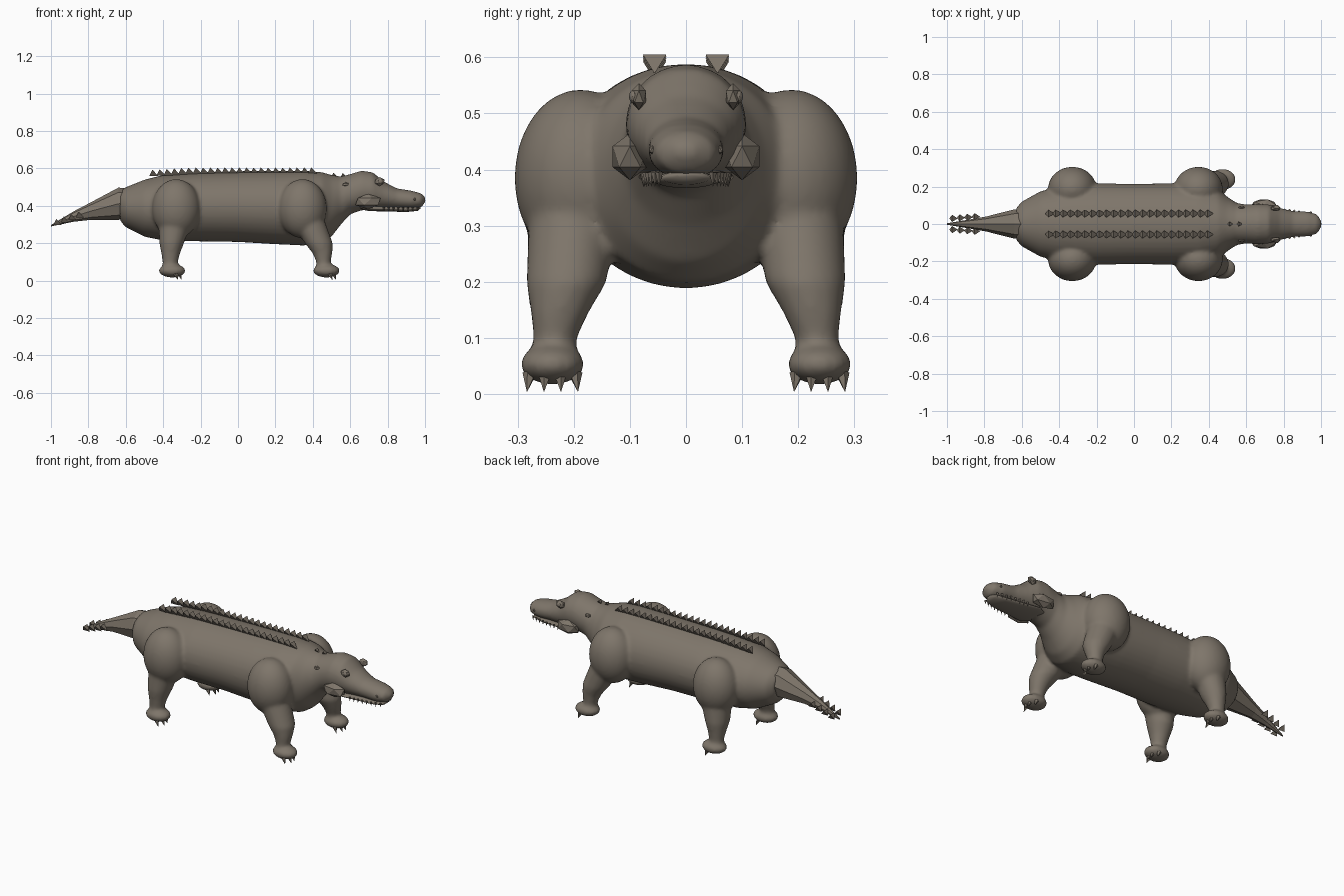
import bpy, bmesh, math
from mathutils import Matrix, Vector

default_cube = bpy.data.objects.get("Cube")
if default_cube:
    bpy.data.objects.remove(default_cube, do_unlink=True)

hide = bpy.data.materials.new("grey brown hide")
hide.use_nodes = True
hide.diffuse_color = (0.21, 0.18, 0.145, 1)
hide.node_tree.nodes["Principled BSDF"].inputs["Base Color"].default_value = hide.diffuse_color


def finish(bm, name, smooth=False):
    """Turn a bmesh into a named, coloured object."""
    bmesh.ops.recalc_face_normals(bm, faces=bm.faces)
    for face in bm.faces:
        face.smooth = smooth
    mesh = bpy.data.meshes.new(name)
    bm.to_mesh(mesh)
    bm.free()
    mesh.materials.append(hide)
    obj = bpy.data.objects.new(name, mesh)
    bpy.context.collection.objects.link(obj)
    return obj


def loft(bm, rings, axis_x, sides):
    """Skin elliptical rings (centre, radius, radius) across x or z."""
    loops = []
    for centre, a, b in rings:
        loop = []
        for i in range(sides):
            t = math.tau * i / sides
            u, v = a * math.cos(t), b * math.sin(t)
            offset = (0, u, v) if axis_x else (u, v, 0)
            loop.append(bm.verts.new(Vector(centre) + Vector(offset)))
        loops.append(loop)
    for low, high in zip(loops, loops[1:]):
        for i in range(sides):
            j = (i + 1) % sides
            bm.faces.new((low[i], low[j], high[j], high[i]))
    bm.faces.new(loops[0])
    bm.faces.new(loops[-1])


def trunk(bm, profile, sides):
    """Loft from rows of x, underside, top and half width."""
    loft(bm, [((x, 0, (lo + hi) / 2), w, (hi - lo) / 2) for x, lo, hi, w in profile], True, sides)


def ball(bm, centre, radii, detail=None):
    place = Matrix.Translation(centre) @ Matrix.Diagonal((*radii, 1))
    if detail:
        bmesh.ops.create_icosphere(bm, subdivisions=detail, radius=1, matrix=place)
    else:
        bmesh.ops.create_uvsphere(bm, u_segments=32, v_segments=20, radius=1, matrix=place)


def spike(bm, centre, direction, radius, length, sides=4):
    turn = Vector(direction).to_track_quat("Z", "Y").to_matrix().to_4x4()
    bmesh.ops.create_cone(bm, cap_ends=True, segments=sides, radius1=radius, radius2=0,
                          depth=length, matrix=Matrix.Translation(centre) @ turn)


def scute(bm, x, y, z, size=1.0):
    """Wedge plate: keel along x below, crest across y above."""
    corners = [(0.025, 0, -0.018), (-0.025, 0, -0.018), (-0.008, 0.021, 0.016), (-0.008, -0.021, 0.016)]
    a, b, c, d = [bm.verts.new(Vector((x, y, z)) + Vector(p) * size) for p in corners]
    for face in ((a, b, c), (a, b, d), (a, c, d), (b, c, d)):
        bm.faces.new(face)


# Body, neck and head profile: x, underside, top, half width
body_profile = [
    (-.63, .32, .48, .085), (-.6, .285, .5, .12), (-.5, .235, .54, .175),
    (-.4, .215, .565, .2), (-.2, .21, .58, .217), (0, .207, .585, .215),
    (.2, .195, .588, .217), (.35, .188, .588, .215), (.45, .2, .58, .185),
    (.5, .235, .565, .145), (.55, .3, .557, .112), (.6, .355, .57, .104),
    (.66, .376, .588, .108), (.72, .38, .58, .105), (.78, .384, .53, .086),
    (.85, .385, .493, .069), (.93, .382, .481, .067), (.98, .392, .467, .052),
    (1.003, .42, .445, .015)]

feet = {"front": 0.473, "back": -0.352}

bm = bmesh.new()
trunk(bm, body_profile, 40)
for side in (1, -1):
    # Shoulders and hips
    for x in (0.345, -0.33):
        ball(bm, (x, side * 0.188, 0.385), (0.13, 0.118, 0.158))
    # Legs
    loft(bm, [((.37, side * .2, .33), .09, .08), ((.432, side * .213, .2), .075, .072),
              ((.452, side * .225, .145), .052, .052), ((.457, side * .233, .1), .039, .039),
              ((.46, side * .238, .05), .042, .038)], False, 24)
    loft(bm, [((-.335, side * .2, .33), .09, .08), ((-.355, side * .213, .2), .066, .072),
              ((-.36, side * .225, .145), .05, .052), ((-.362, side * .233, .1), .041, .039),
              ((-.362, side * .238, .05), .044, .038)], False, 24)
    # Paws
    for x in feet.values():
        ball(bm, (x, side * 0.238, 0.053), (0.072, 0.058, 0.036))
body = finish(bm, "body", True)
remesh = body.modifiers.new("merge", "REMESH")
remesh.mode = "VOXEL"
remesh.voxel_size = 0.009
remesh.use_smooth_shade = True
soften = body.modifiers.new("soften", "SMOOTH")
soften.factor = 0.5
soften.iterations = 10

# Lower jaw
bm = bmesh.new()
trunk(bm, [(.64, .385, .4, .05), (.7, .372, .402, .085), (.8, .37, .4, .07),
           (.9, .367, .397, .058), (.96, .373, .398, .042), (.975, .385, .395, .015)], 24)
finish(bm, "lower_jaw", True)

# Faceted tail
bm = bmesh.new()
trunk(bm, [(-.54, .34, .495, .085), (-.64, .325, .497, .078), (-.79, .325, .417, .04),
           (-.88, .315, .37, .024), (-1, .29, .298, .004)], 8)
finish(bm, "tail")

# Tail plates
bm = bmesh.new()
for side in (1, -1):
    for i in range(4):
        scute(bm, -0.965 + 0.04 * i, side * (0.03 + 0.003 * i), 0.315 + 0.013 * i, 0.9)
finish(bm, "tail_plates")

# Two rows of back plates, and the small nape plates
bm = bmesh.new()
count = 23
for side in (1, -1):
    for i in range(count):
        x = -0.45 + 0.85 * i / (count - 1)
        scute(bm, x, side * 0.056, 0.589 - 0.012 * max(0, -x - 0.25) / 0.2)
for x in (0.515, 0.565):
    scute(bm, x, 0, 0.567, 0.6)
finish(bm, "back_plates")

for side, label in ((1, "left"), (-1, "right")):
    # Cheek lump
    bm = bmesh.new()
    ball(bm, (0.695, side * 0.1, 0.423), (0.075, 0.036, 0.042), 1)
    finish(bm, label + "_cheek")

    # Eye with a faceted lid ring
    bm = bmesh.new()
    ball(bm, (0.757, side * 0.084, 0.53), (0.03, 0.015, 0.024), 1)
    ball(bm, (0.762, side * 0.092, 0.53), (0.015, 0.01, 0.013), 2)
    finish(bm, label + "_eye")

    # Ear bump and nostril
    bm = bmesh.new()
    ball(bm, (0.575, side * 0.088, 0.515), (0.018, 0.01, 0.012), 1)
    finish(bm, label + "_ear")
    bm = bmesh.new()
    ball(bm, (0.945, side * 0.06, 0.435), (0.008, 0.007, 0.008), 1)
    finish(bm, label + "_nostril")

    # Teeth along the mouth
    bm = bmesh.new()
    for i in range(8):
        t = i / 7
        spike(bm, (0.78 + 0.18 * t, side * (0.076 - 0.028 * t ** 2), 0.382), (0, 0, -1), 0.007, 0.026)
    finish(bm, label + "_teeth")

    # Claws
    for label_foot, x in feet.items():
        bm = bmesh.new()
        for i in range(4):
            k = (i - 1.5) / 1.5
            spike(bm, (x + 0.047 - 0.022 * k * k, side * 0.238 + 0.043 * k, 0.02),
                  (0.4, 0.15 * k, -1), 0.013, 0.036, 5)
        finish(bm, label + "_" + label_foot + "_claws")
